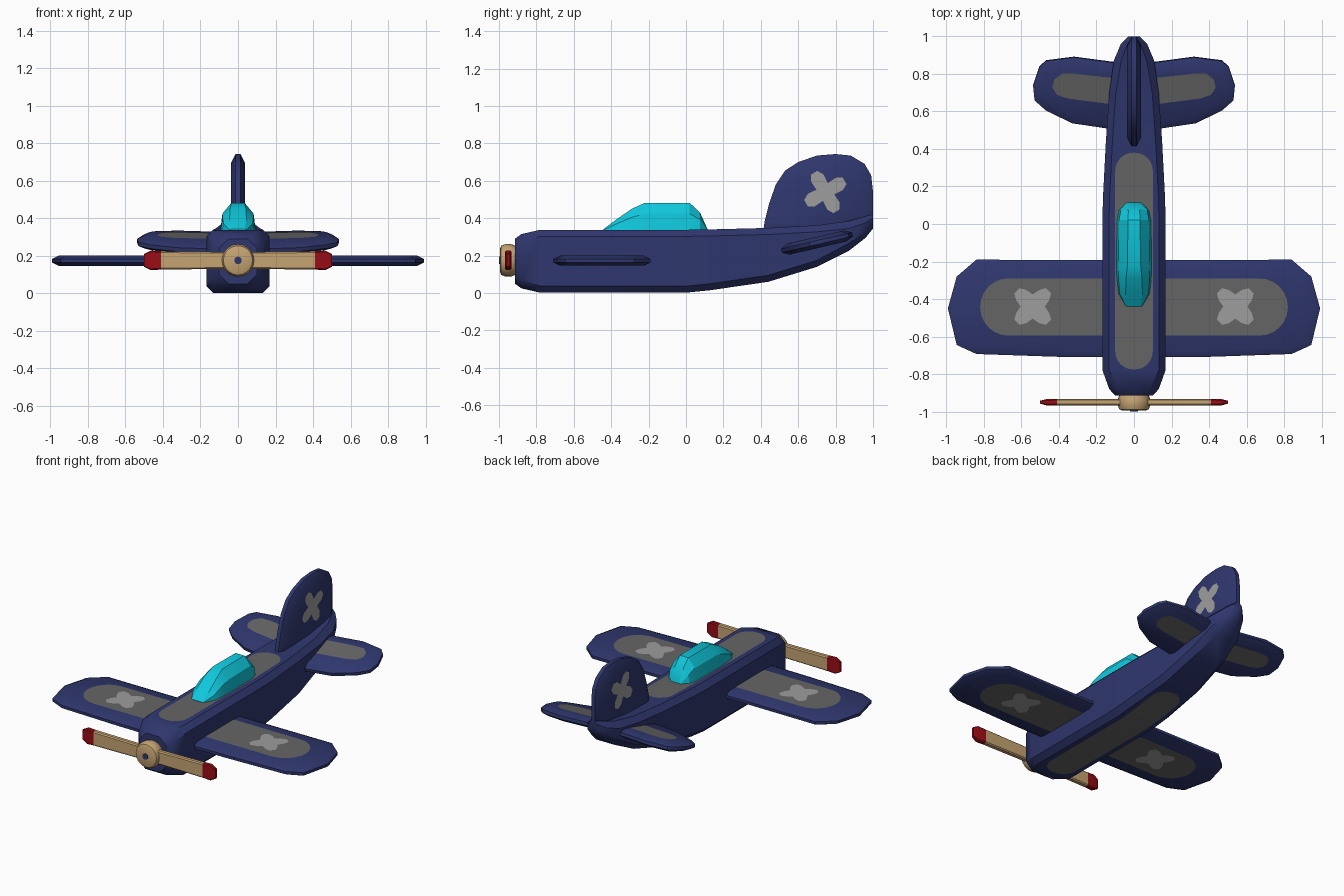
import bpy, bmesh, math
from mathutils import Vector, Matrix

cube = bpy.data.objects.get("Cube")
if cube:
    bpy.data.objects.remove(cube, do_unlink=True)


def material(name, rgb):
    m = bpy.data.materials.new(name)
    m.use_nodes = True
    colour = (*rgb, 1)
    m.diffuse_color = colour
    m.node_tree.nodes["Principled BSDF"].inputs["Base Color"].default_value = colour
    return m


NAVY = material("navy", (.028, .038, .155))
GREY = material("dark grey", (.13, .13, .13))
PALE = material("light grey", (.34, .34, .34))
CYAN = material("cyan", (.005, .58, .72))
TAN = material("tan wood", (.56, .37, .17))
RED = material("red", (.32, .004, .008))


def finish(name, bm, *mats, fix=True, angle=30):
    if fix:
        bmesh.ops.recalc_face_normals(bm, faces=bm.faces)
    me = bpy.data.meshes.new(name)
    bm.to_mesh(me)
    bm.free()
    ob = bpy.data.objects.new(name, me)
    bpy.context.scene.collection.objects.link(ob)
    for m in mats:
        me.materials.append(m)
    bpy.ops.object.select_all(action='DESELECT')
    ob.select_set(True)
    bpy.context.view_layer.objects.active = ob
    bpy.ops.object.shade_smooth_by_angle(angle=math.radians(angle))
    return ob


def loft(rings):
    """Skin a list of equal rings and cap both ends."""
    bm = bmesh.new()
    rows = [[bm.verts.new(p) for p in r] for r in rings]
    for a, b in zip(rows, rows[1:]):
        for i in range(len(a)):
            j = (i + 1) % len(a)
            bm.faces.new((a[i], a[j], b[j], b[i]))
    bm.faces.new(rows[0])
    bm.faces.new(rows[-1])
    return bm


def chamfered(w, lo, hi, c):
    """Rectangle with cut corners, as (u, v) pairs."""
    half = [(w - c, lo), (w, lo + c), (w, hi - c), (w - c, hi)]
    return half + [(-u, v) for u, v in reversed(half)]


def slab(name, outline, t, bevel, matrix):
    """Flat surface with a broad bevel around both faces."""
    bm = bmesh.new()
    base = bm.faces.new([bm.verts.new((x, y, -t * .35)) for x, y in outline])
    res = bmesh.ops.extrude_face_region(bm, geom=[base], use_keep_orig=True)
    top = [f for f in res["geom"] if isinstance(f, bmesh.types.BMFace)][0]
    bmesh.ops.translate(bm, vec=(0, 0, t * .7), verts=top.verts)
    bmesh.ops.recalc_face_normals(bm, faces=bm.faces)
    bmesh.ops.inset_individual(bm, faces=[top, base], thickness=bevel, depth=t * .65,
                               use_even_offset=True)
    bm.transform(matrix)
    return finish(name, bm, NAVY)


def plate(name, outline, mat, place, flip=False, cuts=()):
    """Painted sheet laid just over a surface by the place function."""
    bm = bmesh.new()
    f = bm.faces.new([bm.verts.new((x, y, 0)) for x, y in outline])
    if f.normal.z < 0 or f.calc_center_median().z < 0:
        f.normal_flip()
    bm.normal_update()
    if f.normal.z < 0:
        f.normal_flip()
    for y in cuts:
        bmesh.ops.bisect_plane(bm, geom=bm.verts[:] + bm.edges[:] + bm.faces[:],
                               plane_co=(0, y, 0), plane_no=(0, 1, 0))
    for v in bm.verts:
        v.co = place(v.co)
    if flip:
        bmesh.ops.reverse_faces(bm, faces=bm.faces)
    finish(name, bm, mat, fix=False)


def both_sides(name, outline, mat, matrix, h):
    """Same paint on the two faces of a slab."""
    for label, s in (("upper", 1), ("lower", -1)):
        plate(f"{name}_{label}", outline, mat,
              lambda p, s=s: matrix @ Vector((p.x, p.y, s * h)), flip=s < 0)


def rounded(w, y0, y1, r, n=6):
    pts = []
    for k, (cx, cy) in enumerate(((w - r, y1 - r), (r - w, y1 - r), (r - w, y0 + r), (w - r, y0 + r))):
        for i in range(n + 1):
            a = math.pi / 2 * (k + i / n)
            pts.append((cx + r * math.cos(a), cy + r * math.sin(a)))
    return pts


def cross(cx, cy, s, notch, tilt=0):
    quarter = [(notch, 0), (.9, .35), (1, .72), (.72, 1), (.35, .9)]
    out = []
    for k in range(4):
        a = k * math.pi / 2 + tilt
        c, d = math.cos(a) * s, math.sin(a) * s
        out += [(cx + u * c - v * d, cy + u * d + v * c) for u, v in quarter]
    return out


def mirrored(half):
    return half + [(-x, y) for x, y in reversed(half)]


# Fuselage: stations of y, half width, bottom, top, corner cut
STATIONS = [(-.915, .10, .05, .29, .05), (-.88, .132, .025, .315, .05),
            (-.78, .168, .002, .338, .035), (0, .168, .002, .338, .035),
            (.13, .166, .015, .34, .035), (.44, .15, .06, .348, .035),
            (.7, .132, .14, .362, .035), (.87, .108, .225, .385, .04),
            (.96, .07, .295, .41, .035), (1, .03, .345, .422, .02)]
finish("fuselage", loft([[(u, y, v) for u, v in chamfered(w, lo, hi, c)]
                         for y, w, lo, hi, c in STATIONS]), NAVY, angle=40)


def skin_height(y, column):
    for a, b in zip(STATIONS, STATIONS[1:]):
        if y <= b[0]:
            return a[column] + (b[column] - a[column]) * (y - a[0]) / (b[0] - a[0])


# Fuselage panels follow the back and the belly
strip = rounded(.1, -.775, .38, .095)
station_ys = [s[0] for s in STATIONS]
plate("back_panel", strip, GREY,
      lambda p: Vector((p.x, p.y, skin_height(p.y, 3) + .002)), cuts=station_ys)
plate("belly_panel", strip, GREY,
      lambda p: Vector((p.x, p.y, skin_height(p.y, 2) - .002)), flip=True, cuts=station_ys)

# Main wing
wing_at = Matrix.Translation((0, 0, .173))
slab("wing", mirrored([(.2, -.71), (.4, -.708), (.84, -.693), (.945, -.645), (.992, -.45),
                       (.945, -.28), (.84, -.19), (.4, -.192)]), .027, .035, wing_at)
both_sides("wing_panel", rounded(.82, -.595, -.29, .15), GREY, wing_at, .029)
for side, s in (("left", 1), ("right", -1)):
    both_sides(f"{side}_wing_cross", cross(s * .54, -.44, .098, .66), PALE, wing_at, .031)

# Tailplane, pitched up toward the back
tail_at = Matrix.Translation((0, .7, .27)) @ Matrix.Rotation(math.radians(13), 4, 'X')
slab("tailplane", mirrored([(.1, -.2), (.33, -.165), (.47, -.095), (.53, -.04), (.538, .04),
                            (.505, .14), (.47, .175), (.32, .195), (.1, .165)]), .03, .04, tail_at)
both_sides("tail_panel", mirrored([(.05, -.065), (.35, -.025), (.41, -.005), (.435, .035),
                                   (.425, .08), (.385, .112), (.32, .112), (.05, .08)]),
           GREY, tail_at, .032)

# Upright fin, drawn in y and z
fin_at = Matrix(((0, 0, 1), (1, 0, 0), (0, 1, 0))).to_4x4()
slab("fin", [(.41, .31), (.42, .38), (.445, .48), (.48, .58), (.53, .655), (.6, .7), (.7, .735),
             (.8, .743), (.88, .735), (.955, .69), (.99, .63), (.999, .55), (.999, .37), (.9, .31)],
     .038, .05, fin_at)
both_sides("fin_cross", cross(.745, .54, .098, .5, math.radians(-15)), PALE, fin_at, .04)

# Canopy: stations of y, base half width, roof half width, roof height
canopy = []
for y, w, r, h in [(-.44, .045, .035, .342), (-.37, .085, .045, .395), (-.29, .093, .042, .45),
                   (-.22, .095, .035, .482), (.02, .092, .032, .482), (.075, .08, .03, .43),
                   (.115, .04, .025, .342)]:
    mid = .33 + (h - .33) * .62
    half = [(w, .33), ((w * .8 + r * .2), mid), (r, h)]
    canopy.append([(u, y, v) for u, v in mirrored(half)])
finish("canopy", loft(canopy), CYAN, angle=25)

# Propeller blades with red tips
AXIS = .175
blade = [(.5, .034, .008), (.465, .052, .017), (.41, .049, .018), (.05, .045, .018)]
blade += [(-x, h, d) for x, h, d in reversed(blade)]
bm = loft([[(x, -.95 + u, AXIS + v) for u, v in chamfered(d, -h, h, d * .4)] for x, h, d in blade])
for f in bm.faces:
    f.material_index = int(abs(f.calc_center_median().x) > .41)
finish("propeller_blades", bm, TAN, RED)


def disc(r, y, n=20):
    return [(r * math.cos(i * math.tau / n), y, AXIS + r * math.sin(i * math.tau / n)) for i in range(n)]


# Propeller hub and its centre pin
finish("propeller_hub", loft([disc(r, y) for r, y in ((.06, -.995), (.078, -.988), (.087, -.965),
                                                     (.087, -.935), (.075, -.905))]), TAN)
finish("hub_pin", loft([disc(.02, -1), disc(.02, -.99)]), NAVY)
